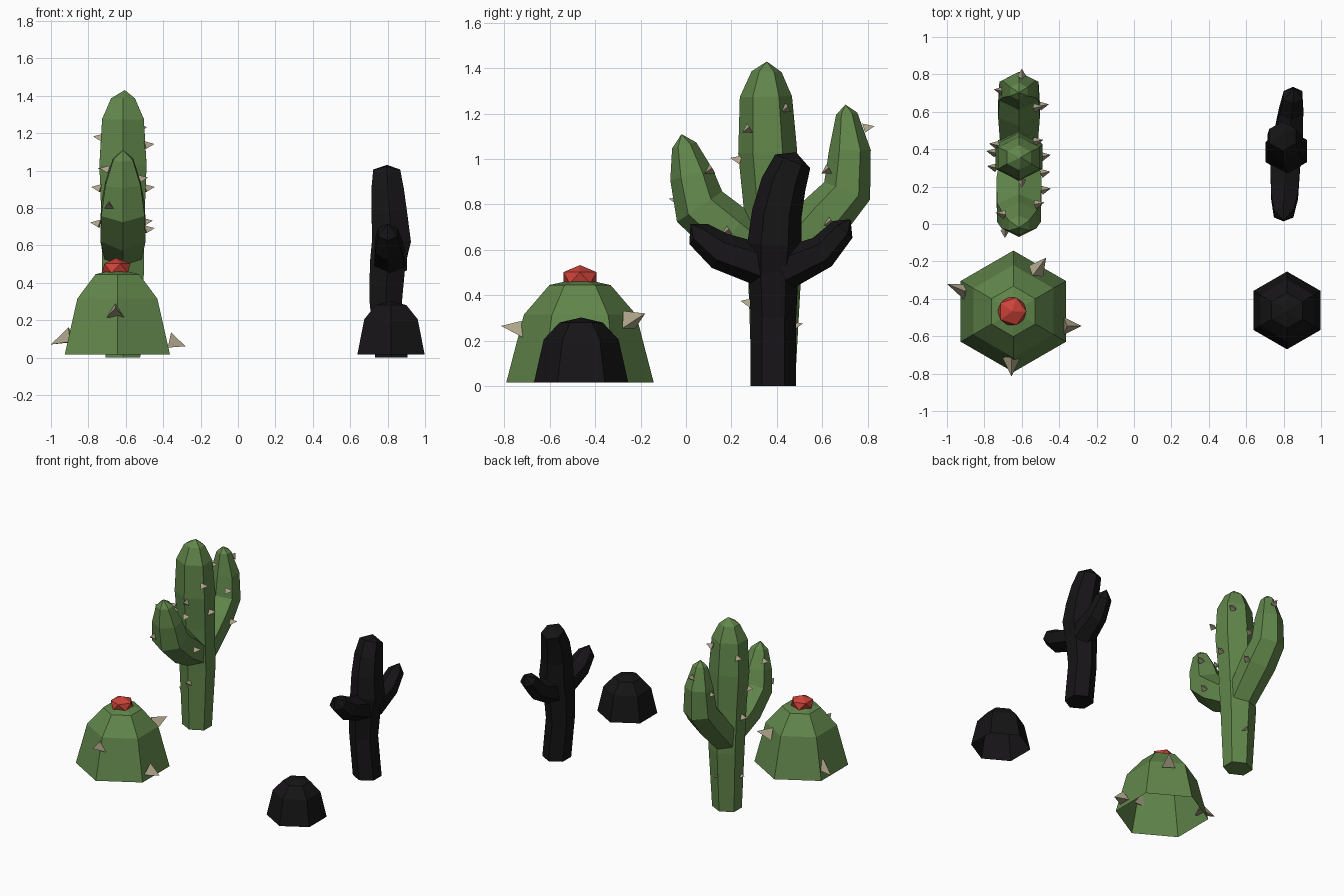
import bpy, bmesh, math
from mathutils import Vector

if "Cube" in bpy.data.objects:
    bpy.data.objects.remove(bpy.data.objects["Cube"])


def material(name, rgb):
    m = bpy.data.materials.new(name)
    m.diffuse_color = (*rgb, 1)
    m.use_nodes = True
    m.node_tree.nodes["Principled BSDF"].inputs["Base Color"].default_value = m.diffuse_color
    return m


GREEN = material("cactus_green", (0.12, 0.24, 0.07))
BLACK = material("charred_black", (0.008, 0.007, 0.008))
TAN = material("spine_tan", (0.42, 0.37, 0.25))
RED = material("flower_red", (0.6, 0.055, 0.04))


def finish(bm, name, mat):
    bmesh.ops.recalc_face_normals(bm, faces=bm.faces)
    me = bpy.data.meshes.new(name)
    bm.to_mesh(me)
    bm.free()
    me.materials.append(mat)
    ob = bpy.data.objects.new(name, me)
    bpy.context.collection.objects.link(ob)
    return ob


def stem(name, mat, path, tip, wide=1.0, level=False, closed=True):
    """Six-sided tube along (x, y, z, radius) stations, ending in a point."""
    bm = bmesh.new()
    pts = [Vector(p[:3]) for p in path] + [Vector(tip)]
    rings = []
    for i, p in enumerate(path):
        t = pts[i + 1] - pts[max(i - 1, 0)]
        if level or (i == 0 and p[2] == 0):
            t = Vector((0, 0, 1))
        t.x = 0
        t.normalize()
        side = Vector((1, 0, 0))
        out = t.cross(side)
        rings.append([bm.verts.new(pts[i] + p[3] * (out * math.cos(k * math.pi / 3)
                      + side * wide * math.sin(k * math.pi / 3))) for k in range(6)])
    for a, b in zip(rings, rings[1:]):
        for k in range(6):
            j = (k + 1) % 6
            bm.faces.new((a[k], a[j], b[j], b[k]))
    apex = bm.verts.new(tip)
    for k in range(6):
        bm.faces.new((rings[-1][k], rings[-1][(k + 1) % 6], apex))
    if closed:
        bm.faces.new(rings[0])
    return finish(bm, name, mat)


def spines(name, items, r):
    """Three-sided thorns given as (base, tip) pairs."""
    bm = bmesh.new()
    for base, tip in items:
        b, t = Vector(base), Vector(tip)
        d = (t - b).normalized()
        u = d.cross(Vector((0, 0, 1))).normalized()
        v = u.cross(d)
        ring = [bm.verts.new(b + r * (u * math.cos(a) + v * math.sin(a)))
                for a in (math.pi / 2 + k * math.tau / 3 for k in range(3))]
        top = bm.verts.new(t)
        bm.faces.new(ring)
        for k in range(3):
            bm.faces.new((ring[k], ring[(k + 1) % 3], top))
    return finish(bm, name, TAN)


# Tall green cactus
X = -0.615
stem("green_trunk", GREEN,
     [(X, .385, 0, .095), (X, .39, .45, .115), (X, .375, .78, .12), (X, .36, 1.03, .13),
      (X, .352, 1.275, .115), (X, .355, 1.385, .066)], (X + .01, .356, 1.43), 1.12)
stem("green_front_arm", GREEN,
     [(X, .36, .56, .10), (X, .20, .67, .125), (X, .06, .79, .12), (X, .025, .93, .097),
      (X, -.008, 1.06, .055)], (X, -.02, 1.11), 1.12)
stem("green_back_arm", GREEN,
     [(X, .42, .54, .10), (X, .61, .745, .115), (X, .71, .86, .108), (X, .722, 1.04, .092),
      (X, .708, 1.2, .047)], (X, .703, 1.24), 1.12)

# Tall black cactus
stem("black_trunk", BLACK,
     [(.82, .385, 0, .10), (.79, .385, .3, .10), (.80, .385, .5, .11), (.82, .39, .62, .12),
      (.81, .40, .76, .11), (.80, .43, .89, .10), (.795, .47, .99, .083)], (.797, .485, 1.03))
stem("black_front_arm", BLACK,
     [(.81, .37, .52, .095), (.805, .15, .595, .083), (.80, .055, .67, .060)], (.80, .02, .715))
stem("black_back_arm", BLACK,
     [(.82, .42, .51, .095), (.84, .60, .59, .075), (.85, .69, .69, .057)], (.855, .725, .735))

# Low barrel cacti, open underneath
stem("green_barrel", GREEN,
     [(-.645, -.467, .015, .325), (-.645, -.467, .315, .247), (-.645, -.467, .445, .135)],
     (-.648, -.467, .475), level=True, closed=False)
stem("black_barrel", BLACK,
     [(.818, -.462, .015, .208), (.818, -.462, .205, .165), (.818, -.462, .28, .095)],
     (.818, -.462, .302), level=True, closed=False)

# Flower on the barrel
bm = bmesh.new()
bmesh.ops.create_icosphere(bm, subdivisions=1, radius=.086)
bmesh.ops.scale(bm, vec=(1, 1, .65), verts=bm.verts)
bmesh.ops.translate(bm, vec=(-.652, -.467, .477), verts=bm.verts)
finish(bm, "barrel_flower", RED)

# Large barrel spines
spines("barrel_spines", [
    ((-.89, -.365, .11), (-1.0, -.32, .07)),
    ((-.37, -.545, .08), (-.28, -.545, .06)),
    ((-.655, -.71, .24), (-.655, -.815, .265)),
    ((-.53, -.26, .28), (-.47, -.18, .32))], .055)

# Small spines on the tall cactus: (x side, y, z) on the flat flanks
flank = [(1, .27, 1.13, .118), (1, .44, 1.22, .08), (1, .105, .95, .085), (1, .18, .68, .12),
         (1, .62, .95, .08), (1, .63, .72, .11), (1, .36, .9, .12),
         (-1, .42, 1.17, .11), (-1, .30, .90, .12), (-1, .38, .71, .125),
         (-1, .71, 1.0, .085), (-1, .05, 1.0, .075), (-1, .36, .25, .09)]
items = [((X + s * d, y, z), (X + s * (d + .05), y + .01, z + .012)) for s, y, z, d in flank]
# Spines along the front and back ridges
ridge = [(-.69, -.03, .81, -1), (-.60, .785, 1.13, 1), (-.60, .24, .99, -1),
         (-.61, .285, .36, -1), (-.60, .47, .26, 1)]
items += [((x, y, z), (x, y + s * .045, z + .015)) for x, y, z, s in ridge]
spines("cactus_spines", items, .028)
